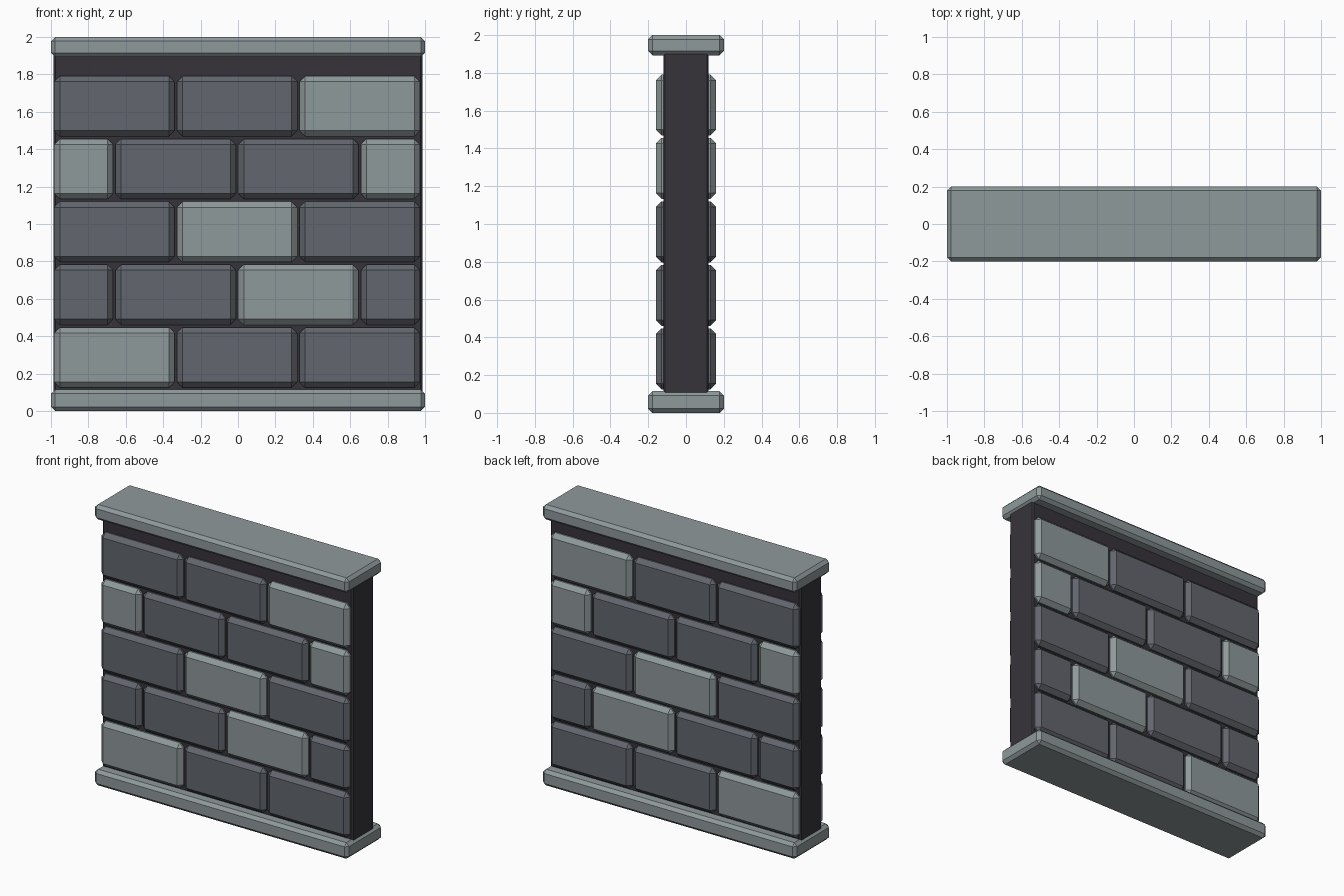
import bpy

cube = bpy.data.objects.get("Cube")
if cube:
    bpy.data.objects.remove(cube, do_unlink=True)


def make_material(name, rgb):
    mat = bpy.data.materials.new(name)
    mat.use_nodes = True
    mat.diffuse_color = (*rgb, 1)
    bsdf = next(n for n in mat.node_tree.nodes if n.type == 'BSDF_PRINCIPLED')
    bsdf.inputs["Base Color"].default_value = (*rgb, 1)
    bsdf.inputs["Roughness"].default_value = 0.9
    return mat


LIGHT = make_material("light grey stone", (0.275, 0.32, 0.325))
DARK = make_material("dark grey stone", (0.122, 0.133, 0.153))
MORTAR = make_material("charcoal mortar", (0.037, 0.034, 0.042))


def block(name, x, y, z, bevel, mat):
    """Chamfered box spanning the given (low, high) ranges."""
    spans = (x, y, z)
    bpy.ops.mesh.primitive_cube_add(size=1, location=[(a + b) / 2 for a, b in spans])
    obj = bpy.context.object
    obj.name = name
    obj.scale = [b - a for a, b in spans]
    bpy.ops.object.transform_apply(location=False, rotation=False, scale=True)
    mod = obj.modifiers.new("chamfer", 'BEVEL')
    mod.width = bevel
    mod.segments = 1
    obj.data.materials.append(mat)
    return obj


# Mortar core with the base and the coping
block("wall_core", (-0.986, 0.986), (-0.12, 0.12), (0.06, 1.95), 0.01, MORTAR)
block("base_slab", (-1, 1), (-0.2, 0.2), (0, 0.115), 0.022, LIGHT)
block("coping_slab", (-1, 1), (-0.2, 0.2), (1.893, 2), 0.022, LIGHT)

# Stone courses, bottom to top: L is a light stone, D a dark one
COURSES = ["LDD", "DDLD", "DLD", "LDDL", "DDL"]
LEFT, PITCH, GAP = -0.983, 0.656, 0.012
for row, pattern in enumerate(COURSES):
    bottom = 0.125 + row * 0.336
    x = LEFT
    for col, tone in enumerate(pattern):
        half = len(pattern) == 4 and col in (0, 3)
        step = PITCH / 2 if half else PITCH
        block(f"stone_{row + 1}_{col + 1}", (x, x + step - GAP), (-0.16, 0.16),
              (bottom, bottom + 0.322), 0.03, LIGHT if tone == "L" else DARK)
        x += step
